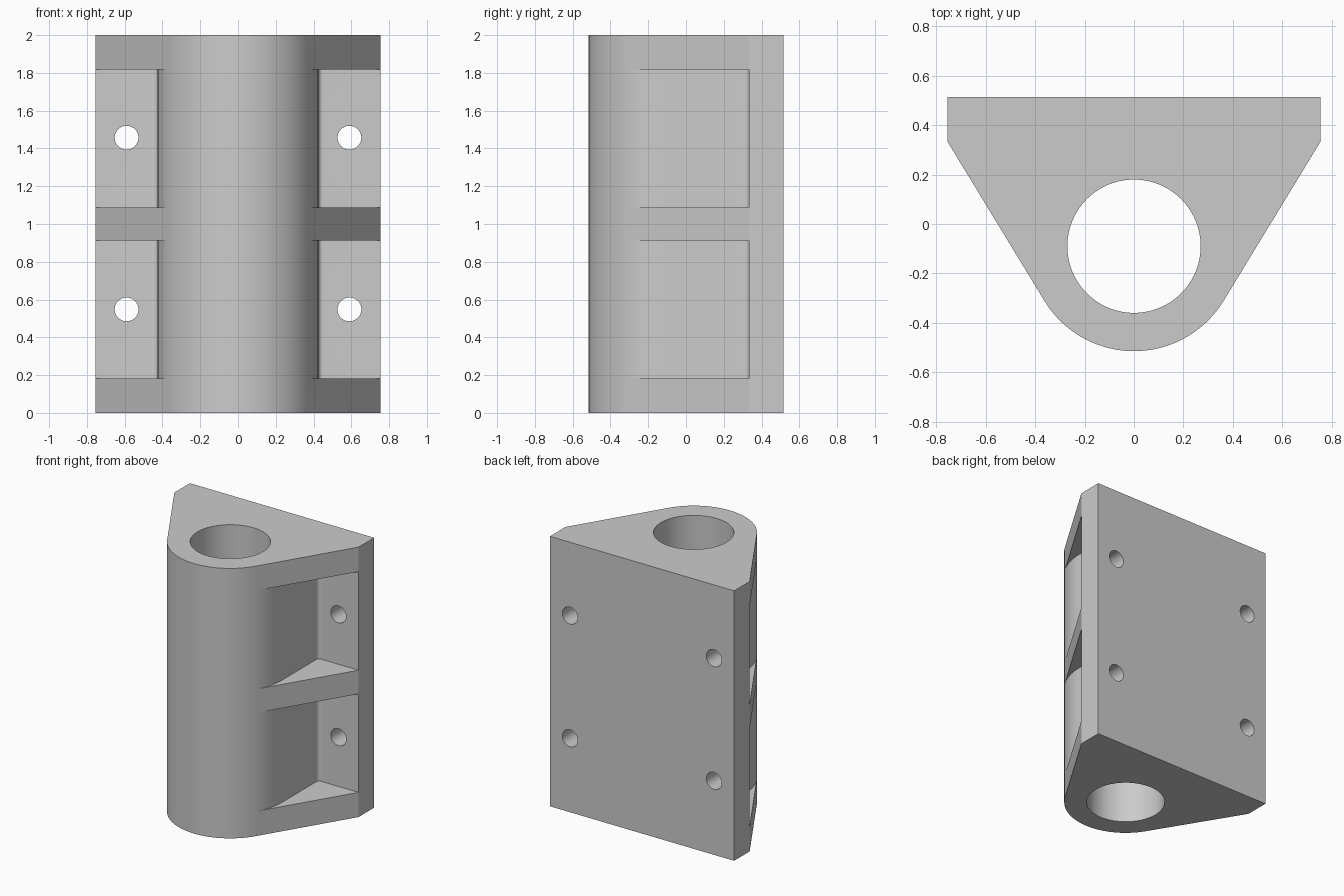
import bpy
import bmesh
from math import sin, cos, pi, radians

cube = bpy.data.objects.get("Cube")
if cube:
    bpy.data.objects.remove(cube, do_unlink=True)

HEIGHT = 2.0
HALF_W, BACK, FLOOR = 0.755, 0.515, 0.333
AXIS_Y, R_OUT, R_BORE = -0.09, 0.425, 0.27
TANGENT = radians(-31.2)      # where the sloping flank meets the round nose
FILLET = 0.025

grey = bpy.data.materials.new("plain grey")
grey.use_nodes = True
colour = (0.6, 0.6, 0.6, 1)
grey.diffuse_color = colour
grey.node_tree.nodes["Principled BSDF"].inputs["Base Color"].default_value = colour


def arc(cx, cy, r, a0, a1, n):
    return [(cx + r * cos(a0 + (a1 - a0) * i / n),
             cy + r * sin(a0 + (a1 - a0) * i / n)) for i in range(n + 1)]


def prism(name, outline, z0, z1):
    """Extrude a plan outline between two heights."""
    bm = bmesh.new()
    face = bm.faces.new([bm.verts.new((x, y, z0)) for x, y in outline])
    new = bmesh.ops.extrude_face_region(bm, geom=[face])["geom"]
    bmesh.ops.translate(bm, vec=(0, 0, z1 - z0),
                        verts=[v for v in new if isinstance(v, bmesh.types.BMVert)])
    bmesh.ops.recalc_face_normals(bm, faces=bm.faces)
    mesh = bpy.data.meshes.new(name)
    bm.to_mesh(mesh)
    bm.free()
    ob = bpy.data.objects.new(name, mesh)
    bpy.context.collection.objects.link(ob)
    mesh.materials.append(grey)
    return ob


def cut(target, cutter):
    """Subtract a cutter and discard it."""
    cutter.hide_render = True
    mod = target.modifiers.new("cut", 'BOOLEAN')
    mod.operation, mod.solver, mod.object = 'DIFFERENCE', 'EXACT', cutter
    bpy.context.view_layer.objects.active = target
    bpy.ops.object.modifier_apply(modifier=mod.name)
    bpy.data.objects.remove(cutter, do_unlink=True)


# Body: flat back plate tapering to a round nose
nose = arc(0, AXIS_Y, R_OUT, -pi - TANGENT, TANGENT, 48)
body = prism("bearing_block", [(-HALF_W, BACK), (-HALF_W, FLOOR)] + nose
             + [(HALF_W, FLOOR), (HALF_W, BACK)], 0, HEIGHT)

# Vertical shaft bore
cut(body, prism("bore_cutter", arc(0, AXIS_Y, R_BORE, 0, 2 * pi, 96)[:-1], -0.1, HEIGHT + 0.1))

# Side pockets wrapping the tube, with a filleted inner corner, and bolt holes
start = TANGENT + radians(1.5)
pocket = [(0.9 * cos(start), AXIS_Y + 0.9 * sin(start))]
pocket += arc(0, AXIS_Y, R_OUT, start, 0, 12)
pocket += arc(R_OUT + FILLET, FLOOR - FILLET, FILLET, pi, pi / 2, 6)
pocket += [(0.95, FLOOR)]

for side in (-1, 1):
    for z0, z1, hole_z in ((0.183, 0.912, 0.548), (1.088, 1.818, 1.457)):
        cut(body, prism("pocket_cutter", [(side * x, y) for x, y in pocket], z0, z1))
        hole = prism("bolt_hole_cutter", arc(0, 0, 0.063, 0, 2 * pi, 40)[:-1], -1, 1)
        hole.rotation_euler = (pi / 2, 0, 0)
        hole.location = (side * 0.59, 0, hole_z)
        bpy.context.view_layer.update()
        cut(body, hole)

# Smooth curved walls, crisp edges
bpy.ops.object.select_all(action='DESELECT')
body.select_set(True)
bpy.context.view_layer.objects.active = body
bpy.ops.object.shade_smooth_by_angle(angle=radians(25))
